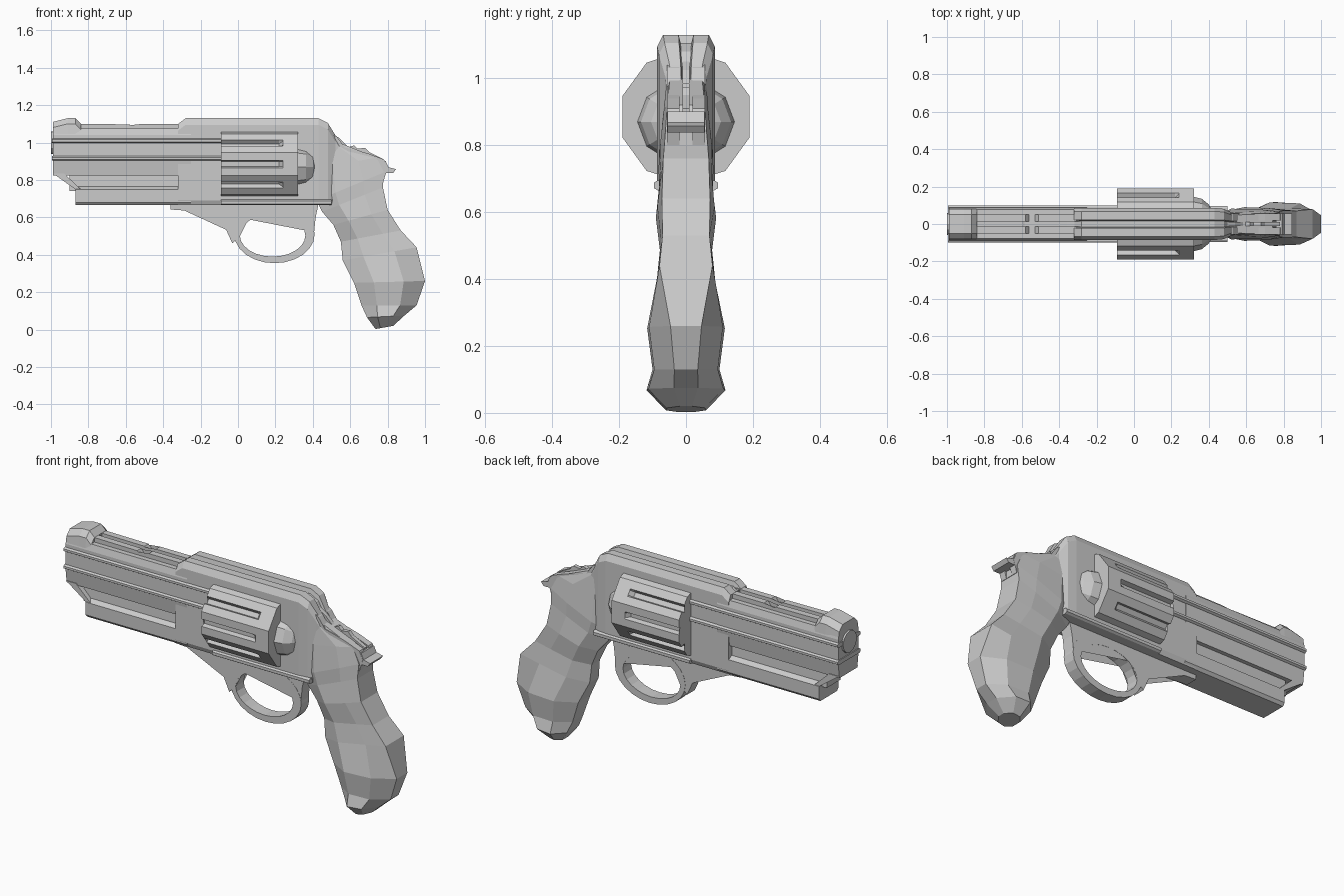
import bpy, bmesh, math

cube = bpy.data.objects.get("Cube")
if cube:
    bpy.data.objects.remove(cube, do_unlink=True)

metal = bpy.data.materials.new("plain_grey")
metal.use_nodes = True
GREY = (0.6, 0.6, 0.6, 1)
metal.diffuse_color = GREY
metal.node_tree.nodes["Principled BSDF"].inputs["Base Color"].default_value = GREY


def loft(name, rings, closed=False):
    """Skin a list of equal-length point rings, capped unless closed."""
    bm = bmesh.new()
    loops = [[bm.verts.new(p) for p in ring] for ring in rings]
    n = len(loops[0])
    pairs = list(zip(loops, loops[1:])) + ([(loops[-1], loops[0])] if closed else [])
    for a, b in pairs:
        for i in range(n):
            j = (i + 1) % n
            bm.faces.new((a[i], a[j], b[j], b[i]))
    if not closed:
        caps = [bm.faces.new(loops[0]), bm.faces.new(loops[-1])]
        bmesh.ops.triangulate(bm, faces=caps)
    bmesh.ops.recalc_face_normals(bm, faces=bm.faces)
    mesh = bpy.data.meshes.new(name)
    bm.to_mesh(mesh)
    bm.free()
    mesh.materials.append(metal)
    obj = bpy.data.objects.new(name, mesh)
    bpy.context.collection.objects.link(obj)
    return obj


def plate(name, profile, y0, y1):
    """Side profile (x, z) given thickness in y."""
    return loft(name, [[(x, y, z) for x, z in profile] for y in (y0, y1)])


def mirrored(half):
    return half + [(-y, z) for y, z in reversed(half)]


def bar(name, half, x0, x1):
    """Right half of a cross-section (y, z), mirrored and run along x."""
    return loft(name, [[(x, y, z) for y, z in mirrored(half)] for x in (x0, x1)])


# Barrel with ridges, recessed web and underlug
bar("barrel", [(.078, 1.075), (.088, 1.04), (.088, .9), (.078, .825)], -.99, -.25)
for i, z in enumerate((1.01, .915)):
    bar(f"barrel_ridge_{i}", [(.09, z + .012), (.1, z + .006), (.1, z - .006), (.09, z - .012)], -.995, -.09)
bar("barrel_web", [(.055, .84), (.06, .74)], -.9, -.25)
bar("underlug", [(.06, .765), (.085, .75), (.085, .68), (.072, .665)], -.87, -.25)
plate("underlug_lip", [(-.99, .835), (-.93, .835), (-.84, .75), (-.87, .75)], -.083, .083)

# Muzzle disc
loft("muzzle", [[(x, .06 * math.cos(a * math.pi / 6), 1.0 + .06 * math.sin(a * math.pi / 6))
                 for a in range(12)] for x in (-1.0, -.97)])

# Top rib with notch, split by a centre groove, and front sight
rib = [(-.86, 1.06), (-.86, 1.1), (-.58, 1.097), (-.56, 1.073), (-.53, 1.073),
       (-.51, 1.1), (-.27, 1.1), (-.27, 1.06)]
for side, s in (("left", 1), ("right", -1)):
    plate(f"top_rib_{side}", rib, s * .014, s * .05)
plate("top_rib_floor", [(-.86, 1.06), (-.86, 1.08), (-.6, 1.08), (-.56, 1.065), (-.53, 1.065),
                        (-.27, 1.08), (-.27, 1.06)], -.02, .02)
loft("front_sight", [[(x, y, z) for y, z in mirrored([(.05, t), (.08, t - .03), (.088, 1.03)])]
                     for x, t in ((-.99, 1.11), (-.91, 1.13), (-.87, 1.13), (-.84, 1.1))])

# Frame, tapering behind the cylinder
rings = []
for x, top, w in ((-.32, 1.1, 1), (-.28, 1.13, 1), (.43, 1.13, 1), (.48, 1.105, .94),
                  (.52, 1.04, .72), (.57, .97, .64)):
    half = [(.016, top - .025), (.022, top), (.068, top), (.086, top - .035), (.086, .69), (.075, .665)]
    rings.append([(x, y * w, z) for y, z in mirrored(half)])
loft("frame", rings)
bar("frame_rail", [(.085, .695), (.096, .688), (.096, .672), (.085, .665)], -.09, .5)

# Fluted cylinder
CZ, R, SIDES = .885, .2, 10


def decagon(x, depth):
    pts = []
    for k in range(SIDES):
        a = (k + .5) * 2 * math.pi / SIDES
        mid = a + math.pi / SIDES
        flat = R * math.cos(math.pi / SIDES)
        pts.append((x, R * math.cos(a), CZ + R * math.sin(a)))
        for r, t in ((flat, -.02), (flat - depth, -.013), (flat - depth, .013), (flat, .02)):
            pts.append((x, r * math.cos(mid) - t * math.sin(mid),
                        CZ + r * math.sin(mid) + t * math.cos(mid)))
    return pts


loft("cylinder_fluted", [decagon(-.09, .025), decagon(.22, .025), decagon(.24, 0), decagon(.32, 0)])

# Recoil dome behind the cylinder
dome = []
for k in range(5):
    t = k * math.pi / 8.2
    dome.append([(.32 + .115 * math.sin(t), .145 * math.cos(t) * math.cos(a * math.pi / 5),
                  .87 + .125 * math.cos(t) * math.sin(a * math.pi / 5)) for a in range(10)])
loft("recoil_dome", dome)

# Trigger guard: hoop plus mounting web
hoop = []
for k in range(24):
    c, s = math.cos(k * math.pi / 12), math.sin(k * math.pi / 12)
    out = (.195 + .215 * c, .51 + .155 * s)
    inn = (.185 + .175 * c, .503 + .113 * s)
    hoop.append([(p[0], y, p[1]) for p, y in ((out, -.035), (out, .035), (inn, .035), (inn, -.035))])
loft("trigger_guard", hoop, closed=True)
plate("guard_mount", [(-.36, .67), (-.36, .642), (-.12, .625), (-.08, .57), (-.03, .46), (.01, .5),
                      (.02, .55), (.06, .6), (.12, .612), (.26, .612), (.32, .59), (.36, .53),
                      (.405, .5), (.415, .6), (.43, .67)], -.034, .034)

# Rear tail cheeks, hammer and spur
cheek = [(.48, 1.06), (.53, 1.03), (.57, .975), (.63, .96), (.7, .94), (.78, .91), (.8, .865), (.78, .8), (.5, .8)]
for side, s in (("left", 1), ("right", -1)):
    plate(f"tail_cheek_{side}", cheek, s * .02, s * .057)
plate("tail_floor", [(.5, .93), (.78, .87), (.78, .8), (.5, .8)], -.03, .03)
plate("hammer", [(.5, .85), (.5, 1.05), (.54, 1.025), (.59, .975), (.62, .985), (.64, .967), (.68, .972),
                 (.7, .95), (.78, .91), (.78, .85)], -.011, .011)
plate("hammer_spur", [(.76, .9), (.79, .9), (.805, .868), (.845, .858), (.83, .838), (.76, .838)], -.056, .056)

# Faceted grip: front point, back point, half width, back flat ratio
grip = []
for fx, fz, bx, bz, w, back in (
        (.43, 1.0, .54, 1.0, .06, .8), (.42, .86, .74, .92, .07, .8),
        (.42, .69, .78, .84, .082, .75), (.45, .63, .775, .76, .08, .85),
        (.51, .56, .8, .64, .09, .8), (.55, .47, .87, .53, .078, .9),
        (.56, .37, .955, .44, .088, .9), (.62, .25, 1.0, .26, .116, .4),
        (.66, .13, .955, .13, .1, .35), (.69, .065, .89, .075, .118, .3),
        (.735, .003, .83, .02, .06, .3)):
    half = [(0, .45), (.28, 1), (.7, .95), (1, back)]
    ring = half + [(t, -v) for t, v in reversed(half)]
    grip.append([(fx + (bx - fx) * t, v * w, fz + (bz - fz) * t) for t, v in ring])
loft("grip", grip)
